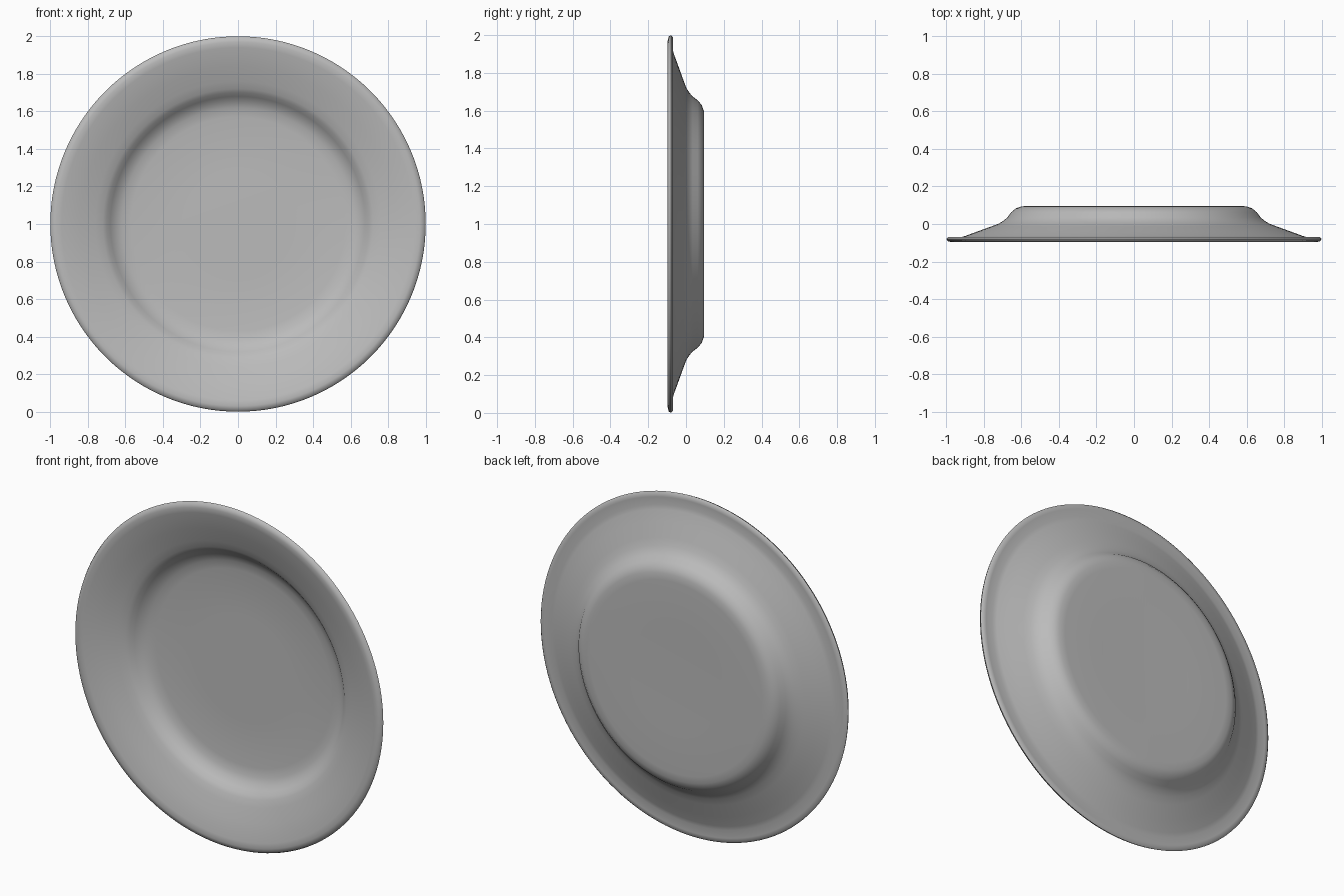
import bpy, bmesh, math

if "Cube" in bpy.data.objects:
    bpy.data.objects.remove(bpy.data.objects["Cube"])

SIDES = 128
# Plate cross-section as (radius, depth): back centre, around the rim, front centre
PROFILE = [
    (0, .09), (.3, .093), (.56, .096), (.60, .094), (.63, .083), (.655, .062),
    (.675, .035), (.695, .018), (.72, .002), (.76, -.013), (.84, -.042),
    (.90, -.064), (.925, -.071), (.97, -.069), (.99, -.07), (1, -.079),
    (.994, -.091), (.97, -.097), (.94, -.093), (.84, -.063), (.76, -.037),
    (.72, -.022), (.70, -.010), (.68, .010), (.655, .032), (.62, .047),
    (.57, .055), (.3, .055), (0, .054),
]

# Revolve the cross-section around the depth axis
bm = bmesh.new()
rings = []
for r, y in PROFILE:
    n = SIDES if r else 1
    rings.append([bm.verts.new((r * math.cos(2 * math.pi * i / n), y,
                                1 + r * math.sin(2 * math.pi * i / n)))
                  for i in range(n)])
for a, b in zip(rings, rings[1:]):
    for i in range(SIDES):
        j = (i + 1) % SIDES
        if len(a) == 1:
            bm.faces.new((a[0], b[i], b[j]))
        elif len(b) == 1:
            bm.faces.new((a[i], b[0], a[j]))
        else:
            bm.faces.new((a[i], b[i], b[j], a[j]))
bmesh.ops.recalc_face_normals(bm, faces=bm.faces)
mesh = bpy.data.meshes.new("plate")
bm.to_mesh(mesh)
bm.free()

# Plain grey ceramic
grey = bpy.data.materials.new("grey ceramic")
grey.diffuse_color = (.5, .5, .5, 1)
grey.use_nodes = True
grey.node_tree.nodes["Principled BSDF"].inputs["Base Color"].default_value = grey.diffuse_color
mesh.materials.append(grey)

plate = bpy.data.objects.new("plate", mesh)
bpy.context.collection.objects.link(plate)
bpy.context.view_layer.objects.active = plate
plate.select_set(True)
bpy.ops.object.shade_smooth_by_angle(angle=math.radians(50))
